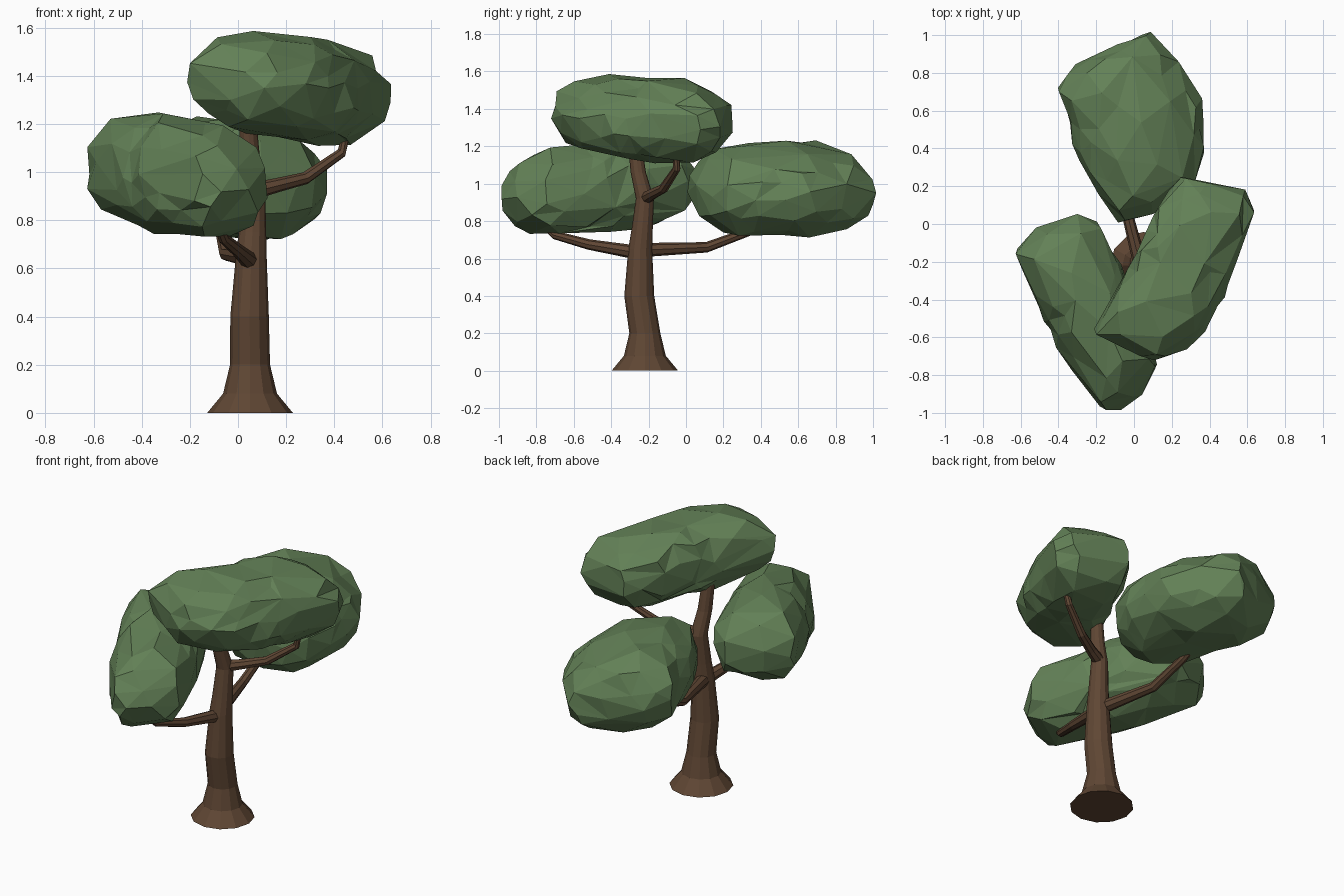
import bpy, bmesh, math, random
from mathutils import Vector, noise

if "Cube" in bpy.data.objects:
    bpy.data.objects.remove(bpy.data.objects["Cube"])

random.seed(7)


def material(name, color):
    m = bpy.data.materials.new(name)
    m.diffuse_color = (*color, 1)
    m.use_nodes = True
    m.node_tree.nodes["Principled BSDF"].inputs["Base Color"].default_value = m.diffuse_color
    return m


bark = material("bark", (0.115, 0.062, 0.034))
leaf = material("leaves", (0.125, 0.22, 0.095))


def make_object(name, bm, mat):
    bmesh.ops.recalc_face_normals(bm, faces=bm.faces)
    me = bpy.data.meshes.new(name)
    bm.to_mesh(me)
    bm.free()
    me.materials.append(mat)
    ob = bpy.data.objects.new(name, me)
    bpy.context.collection.objects.link(ob)
    return ob


def limb(name, points, sides, level=False):
    """Tapered faceted tube through (x, y, z, radius) points."""
    bm = bmesh.new()
    pos = [Vector(p[:3]) for p in points]
    rings = []
    for i, p in enumerate(pos):
        d = pos[min(i + 1, len(pos) - 1)] - pos[max(i - 1, 0)]
        if level:
            d = Vector((0, 0, 1))
        u = Vector((1, 0, 0)) if level else d.cross(Vector((0, 0, 1))).normalized()
        v = d.normalized().cross(u)
        ring = []
        for k in range(sides):
            a = math.tau * k / sides
            r = points[i][3]
            ring.append(bm.verts.new(p + (u * math.cos(a) + v * math.sin(a)) * r))
        rings.append(ring)
    for a, b in zip(rings, rings[1:]):
        for k in range(sides):
            j = (k + 1) % sides
            bm.faces.new((a[k], a[j], b[j], b[k]))
    bm.faces.new(rings[0])
    bm.faces.new(rings[-1])
    return make_object(name, bm, bark)


def reach(outline, c, a):
    """Distance from c to the plan outline in direction a."""
    dx, dy = math.cos(a), math.sin(a)
    best = 0
    for (x1, y1), (x2, y2) in zip(outline, outline[1:] + outline[:1]):
        ex, ey = x2 - x1, y2 - y1
        den = dx * ey - dy * ex
        if abs(den) < 1e-9:
            continue
        t = ((x1 - c[0]) * ey - (y1 - c[1]) * ex) / den
        s = ((x1 - c[0]) * dy - (y1 - c[1]) * dx) / den
        if t > 0 and -1e-6 <= s <= 1 + 1e-6:
            best = max(best, t)
    return best


def foliage(name, outline, c, z_low, z_mid, z_high, tilt, axis_deg, across):
    """Rough clump filling a plan outline: blunt ends along its axis, rounded across it."""
    bm = bmesh.new()
    bmesh.ops.create_icosphere(bm, subdivisions=4, radius=1)
    ax = Vector((math.cos(math.radians(axis_deg)), math.sin(math.radians(axis_deg))))
    side = Vector((-ax.y, ax.x))
    for v in bm.verts:
        n = v.co.normalized()
        flat = max(math.hypot(n.x, n.y), 1e-6)
        q = Vector((n.x, n.y)) / flat * reach(outline, c, math.atan2(n.y, n.x))
        q = ax * (q.dot(ax) * flat ** 0.55) + side * (q.dot(side) * flat ** across)
        h = (z_high - z_mid) if n.z > 0 else (z_mid - z_low)
        rise = math.copysign(abs(n.z) ** 0.95, n.z) * h
        p = Vector((c[0] + q.x, c[1] + q.y, z_mid + rise + q.x * tilt[0] + q.y * tilt[1]))
        # Lumps plus fine roughness
        p += noise.noise_vector(p * 9) * 0.02
        v.co = p + Vector([random.uniform(-1, 1) for _ in range(3)]) * 0.009
    ob = make_object(name, bm, leaf)
    # Collapse to irregular facets
    d = ob.modifiers.new("facets", 'DECIMATE')
    d.ratio = 0.13
    return ob


# Trunk with flared foot
limb("trunk", [(0.05, -0.22, 0, 0.178), (0.05, -0.22, 0.08, 0.112),
               (0.05, -0.22, 0.2, 0.083), (0.048, -0.25, 0.4, 0.08),
               (0.055, -0.245, 0.65, 0.064), (0.06, -0.235, 0.75, 0.057),
               (0.065, -0.22, 0.92, 0.048), (0.05, -0.255, 1.06, 0.041),
               (0.04, -0.275, 1.22, 0.036)], 12, level=True)

# Branches, each reaching into one clump
limb("right_branch", [(0.06, -0.22, 0.92, 0.036), (0.16, -0.18, 0.945, 0.03),
                      (0.28, -0.12, 0.975, 0.026), (0.43, -0.05, 1.08, 0.021),
                      (0.455, -0.05, 1.18, 0.016)], 8)
limb("back_branch", [(0.04, -0.24, 0.645, 0.038), (-0.05, 0.11, 0.66, 0.028),
                     (-0.07, 0.34, 0.745, 0.023), (-0.08, 0.46, 0.81, 0.018)], 8)
limb("front_branch", [(0.05, -0.25, 0.63, 0.038), (0.0, -0.52, 0.675, 0.028),
                      (-0.06, -0.7, 0.725, 0.023), (-0.1, -0.8, 0.82, 0.017)], 8)

# Foliage clumps
foliage("top_foliage",
        [(-0.22, -0.57), (-0.05, -0.66), (0.12, -0.73), (0.29, -0.64),
         (0.47, -0.41), (0.56, -0.15), (0.64, 0.08), (0.58, 0.18),
         (0.4, 0.22), (0.25, 0.26), (0.12, 0.08), (-0.04, -0.25)],
        (0.22, -0.22), 1.13, 1.345, 1.57, (-0.08, -0.03), 62, 0.8)
foliage("back_foliage",
        [(0.06, 1.02), (-0.1, 0.94), (-0.26, 0.88), (-0.41, 0.72),
         (-0.36, 0.58), (-0.27, 0.27), (-0.09, 0.02), (0.03, 0.03),
         (0.15, 0.08), (0.32, 0.2), (0.37, 0.4), (0.35, 0.67), (0.21, 0.89)],
        (-0.02, 0.5), 0.72, 0.96, 1.22, (-0.08, -0.02), 113, 1.0)
foliage("front_foliage",
        [(-0.65, -0.15), (-0.5, -0.01), (-0.28, 0.06), (-0.19, 0.01),
         (-0.09, -0.2), (0.03, -0.45), (0.14, -0.75), (0.04, -0.9),
         (-0.14, -1.02), (-0.34, -0.77), (-0.46, -0.53), (-0.6, -0.24)],
        (-0.26, -0.43), 0.74, 0.97, 1.23, (-0.03, 0.08), 119, 0.9)
